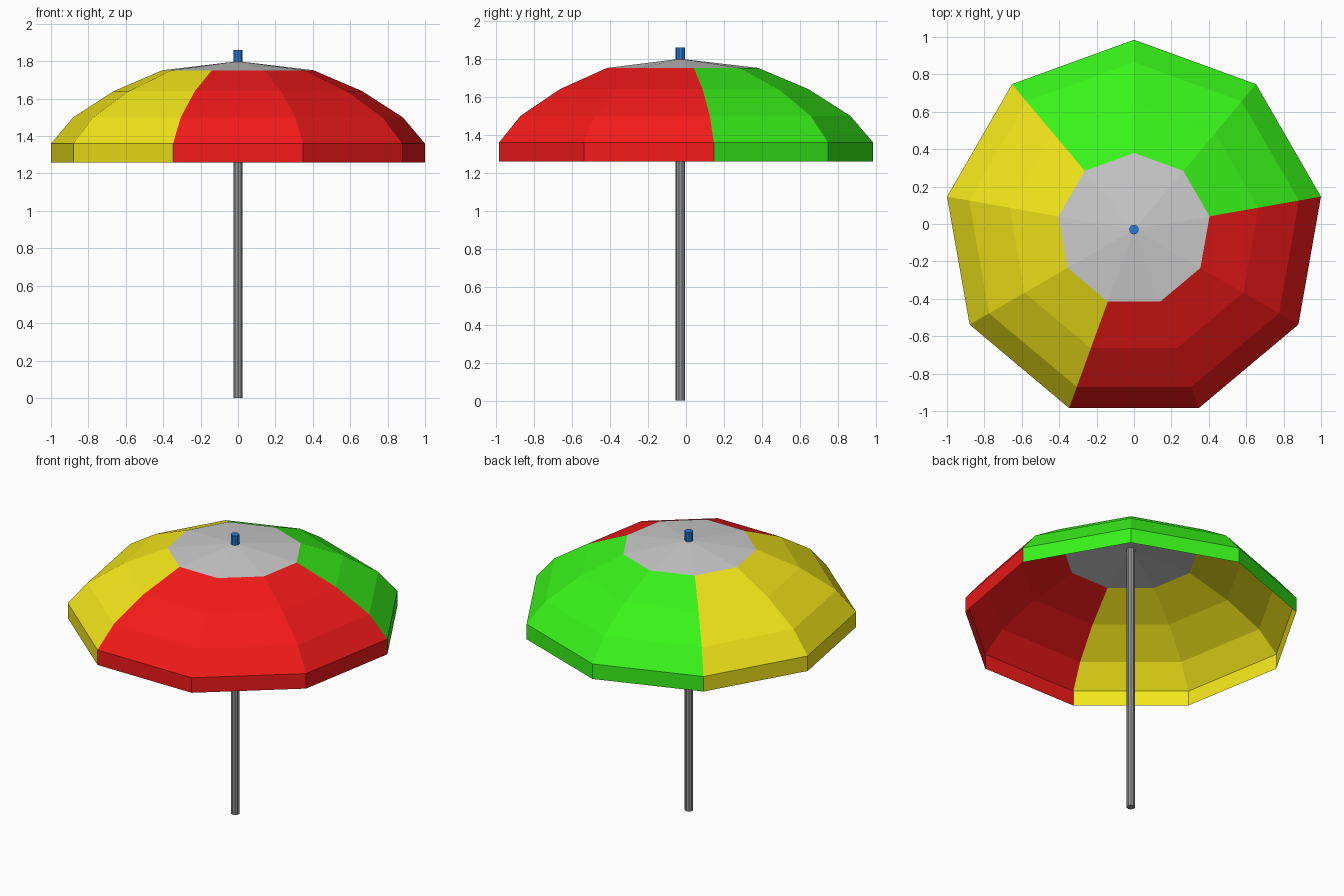
import bpy, bmesh
from math import cos, sin, radians

if "Cube" in bpy.data.objects:
    bpy.data.objects.remove(bpy.data.objects["Cube"])

CY = -0.03                      # axis of the umbrella in y
SIDES = 9
STEP = 360 / SIDES
# canopy profile: radius, height from hem to cap edge
PROFILE = [(1.015, 1.26), (1.015, 1.36), (0.895, 1.50), (0.675, 1.64), (0.41, 1.752)]
APEX = 1.80


def material(name, rgb):
    m = bpy.data.materials.new(name)
    m.diffuse_color = (*rgb, 1)
    m.use_nodes = True
    m.node_tree.nodes["Principled BSDF"].inputs["Base Color"].default_value = m.diffuse_color
    return m


def finish(name, bm, mat=None):
    me = bpy.data.meshes.new(name)
    bm.to_mesh(me)
    bm.free()
    ob = bpy.data.objects.new(name, me)
    bpy.context.collection.objects.link(ob)
    if mat:
        me.materials.append(mat)
    return ob


def point(r, z, deg):
    return (r * cos(radians(deg)), CY + r * sin(radians(deg)), z)


def canopy_panel(name, start, mat):
    """Three gores of the canopy, starting at the given angle."""
    bm = bmesh.new()
    cols = [[bm.verts.new(point(r, z, start + i * STEP)) for r, z in PROFILE]
            for i in range(4)]
    for a, b in zip(cols, cols[1:]):
        for j in range(len(PROFILE) - 1):
            bm.faces.new((a[j], b[j], b[j + 1], a[j + 1]))
    return finish(name, bm, mat)


def cylinder(name, radius, z0, z1, mat=None):
    bpy.ops.mesh.primitive_cylinder_add(vertices=10, radius=radius, depth=z1 - z0,
                                        location=(0, CY, (z0 + z1) / 2))
    ob = bpy.context.object
    ob.name = name
    if mat:
        ob.data.materials.append(mat)
    return ob


# coloured canopy panels
canopy_panel("canopy_red", -110, material("red", (0.9, 0.01, 0.01)))
canopy_panel("canopy_green", 10, material("green", (0.04, 0.9, 0.01)))
canopy_panel("canopy_yellow", 130, material("yellow", (0.9, 0.8, 0.01)))

# grey cap in the middle
bm = bmesh.new()
ring = [bm.verts.new(point(*PROFILE[-1], 10 + i * STEP)) for i in range(SIDES)]
top = bm.verts.new((0, CY, APEX))
for i in range(SIDES):
    bm.faces.new((ring[i], ring[(i + 1) % SIDES], top))
finish("canopy_cap", bm)

# pole and tip
cylinder("pole", 0.026, 0, APEX, material("dark_grey", (0.3, 0.3, 0.3)))
cylinder("tip", 0.026, APEX, 1.86, material("blue", (0.02, 0.2, 0.7)))
